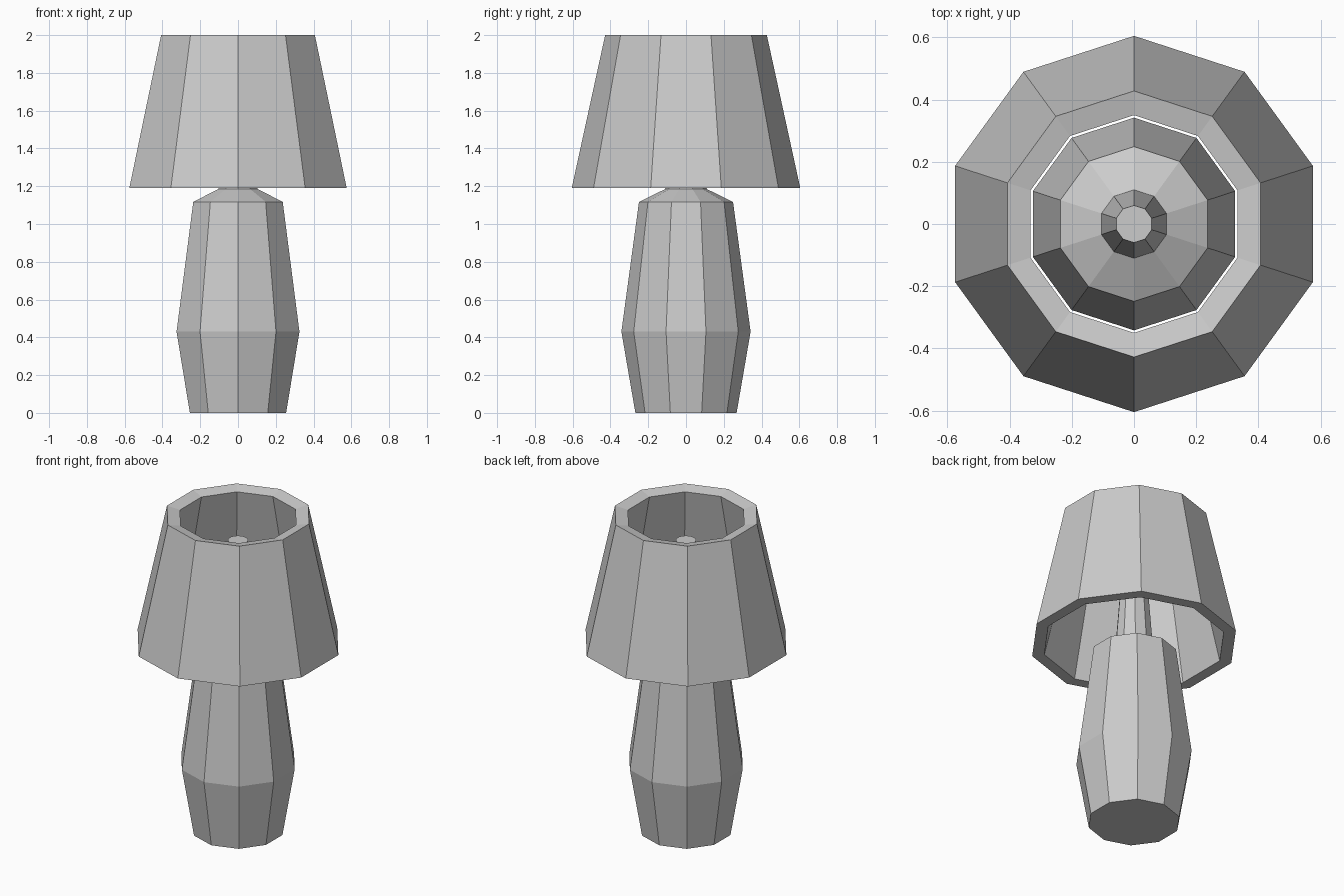
import bpy, bmesh
from math import cos, sin, pi

if "Cube" in bpy.data.objects:
    bpy.data.objects.remove(bpy.data.objects["Cube"])

SIDES = 10


def lathe(name, profile, closed=False):
    """Spin (radius, z) points into a flat-faced ten-sided solid.
    closed joins the last ring to the first; otherwise the ends are capped."""
    bm = bmesh.new()
    angles = [pi / 2 + 2 * pi * i / SIDES for i in range(SIDES)]
    rings = [[bm.verts.new((r * cos(a), r * sin(a), z)) for a in angles]
             for r, z in profile]
    pairs = list(zip(rings, rings[1:]))
    if closed:
        pairs.append((rings[-1], rings[0]))
    else:
        bm.faces.new(rings[0])
        bm.faces.new(rings[-1])
    for lower, upper in pairs:
        for i in range(SIDES):
            j = (i + 1) % SIDES
            bm.faces.new((lower[i], lower[j], upper[j], upper[i]))
    bmesh.ops.recalc_face_normals(bm, faces=bm.faces)
    mesh = bpy.data.meshes.new(name)
    bm.to_mesh(mesh)
    bm.free()
    obj = bpy.data.objects.new(name, mesh)
    bpy.context.collection.objects.link(obj)
    return obj


# Vase-shaped base, sloping shoulder and tapered stem
lathe("lamp_base", [(0.268, 0), (0.342, 0.43), (0.249, 1.117),
                    (0.11, 1.185), (0.06, 1.84)])

# Thick open shade: outer wall up, inward-sloping rim, inner wall down
lathe("lamp_shade", [(0.605, 1.19), (0.428, 2.0),
                     (0.35, 1.983), (0.533, 1.19)], closed=True)
